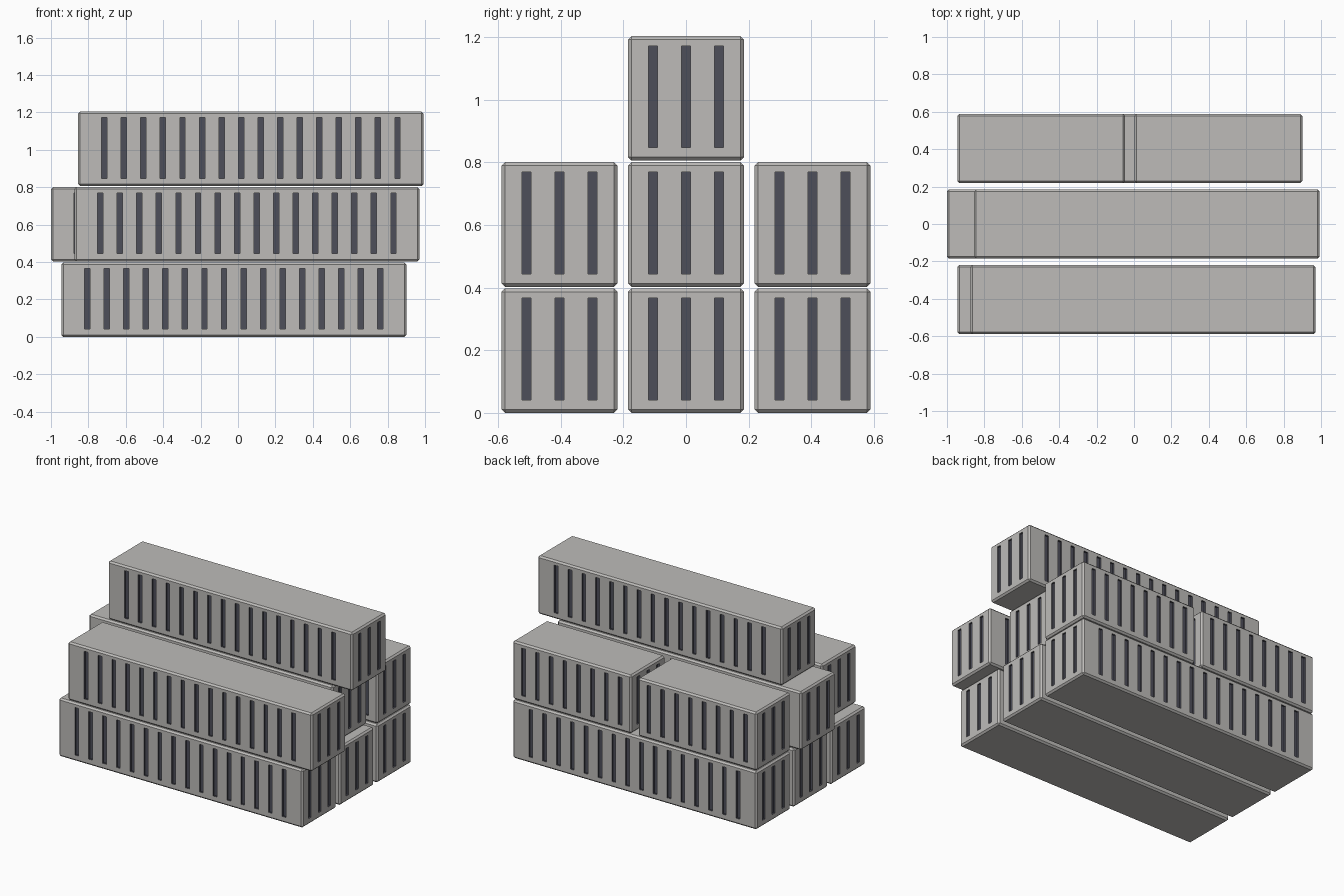
import bpy, bmesh
from mathutils import Matrix, Vector

if "Cube" in bpy.data.objects:
    bpy.data.objects.remove(bpy.data.objects["Cube"])

W, H, PITCH = 0.37, 0.398, 0.403     # container width, height, stacking step
CHAMFER, DEPTH = 0.011, 0.012        # edge chamfer, groove depth
STEP, SLOT, SLOT_H = 0.1045, 0.029, 0.325


def material(name, rgb):
    m = bpy.data.materials.new(name)
    m.diffuse_color = (*rgb, 1)
    m.use_nodes = True
    m.node_tree.nodes["Principled BSDF"].inputs["Base Color"].default_value = m.diffuse_color
    return m


MATS = [material("warm_grey", (0.51, 0.50, 0.485)),
        material("dark_groove", (0.075, 0.077, 0.10))]


def add_box(bm, centre, size):
    mat = Matrix.Translation(centre) @ Matrix.Diagonal((*size, 1))
    bmesh.ops.create_cube(bm, size=1, matrix=mat)


def make_object(name, bm, mat_index):
    for f in bm.faces:
        f.material_index = mat_index
    me = bpy.data.meshes.new(name)
    bm.to_mesh(me)
    bm.free()
    for m in MATS:
        me.materials.append(m)
    ob = bpy.data.objects.new(name, me)
    bpy.context.collection.objects.link(ob)
    return ob


def container(name, x0, x1, y, level, slots):
    length = x1 - x0
    c = Vector(((x0 + x1) / 2, y, level * PITCH + H / 2))

    # chamfered body
    bm = bmesh.new()
    add_box(bm, (0, 0, 0), (length, W, H))
    bmesh.ops.bevel(bm, geom=bm.edges[:], offset=CHAMFER, segments=1,
                    affect='EDGES', profile=0.5)
    body = make_object(name, bm, 0)
    body.location = c

    # grooves on both long sides and both ends
    bm = bmesh.new()
    for s in (-1, 1):
        for i in range(slots):
            x = (i - (slots - 1) / 2) * STEP
            add_box(bm, (x, s * W / 2, 0.005), (SLOT, 2 * DEPTH, SLOT_H))
        for i in (-1, 0, 1):
            add_box(bm, (s * length / 2, i * 0.105, 0.005),
                    (2 * DEPTH, SLOT, SLOT_H))
    cutter = make_object(name + "_cutter", bm, 1)
    cutter.location = c
    cutter.hide_render = True

    # cut the grooves and keep the result as plain mesh
    mod = body.modifiers.new("grooves", 'BOOLEAN')
    mod.operation = 'DIFFERENCE'
    mod.solver = 'EXACT'
    mod.object = cutter
    bpy.context.view_layer.update()
    deps = bpy.context.evaluated_depsgraph_get()
    cut = bpy.data.meshes.new_from_object(body.evaluated_get(deps))
    body.modifiers.clear()
    body.data = cut
    bpy.data.objects.remove(cutter)


ROW = 0.404
# ground level
for label, k in (("front", -1), ("centre", 0), ("back", 1)):
    container("bottom_" + label + "_container", -0.945, 0.9, k * ROW, 0, 16)
# second level, with two half-length containers at the back
container("middle_front_container", -0.875, 0.97, -ROW, 1, 16)
container("middle_centre_container", -1.0, 0.845, 0, 1, 16)
container("middle_back_left_container", -0.945, -0.048, ROW, 1, 8)
container("middle_back_right_container", 0.003, 0.9, ROW, 1, 8)
# top level
container("top_container", -0.855, 0.993, 0, 2, 16)
